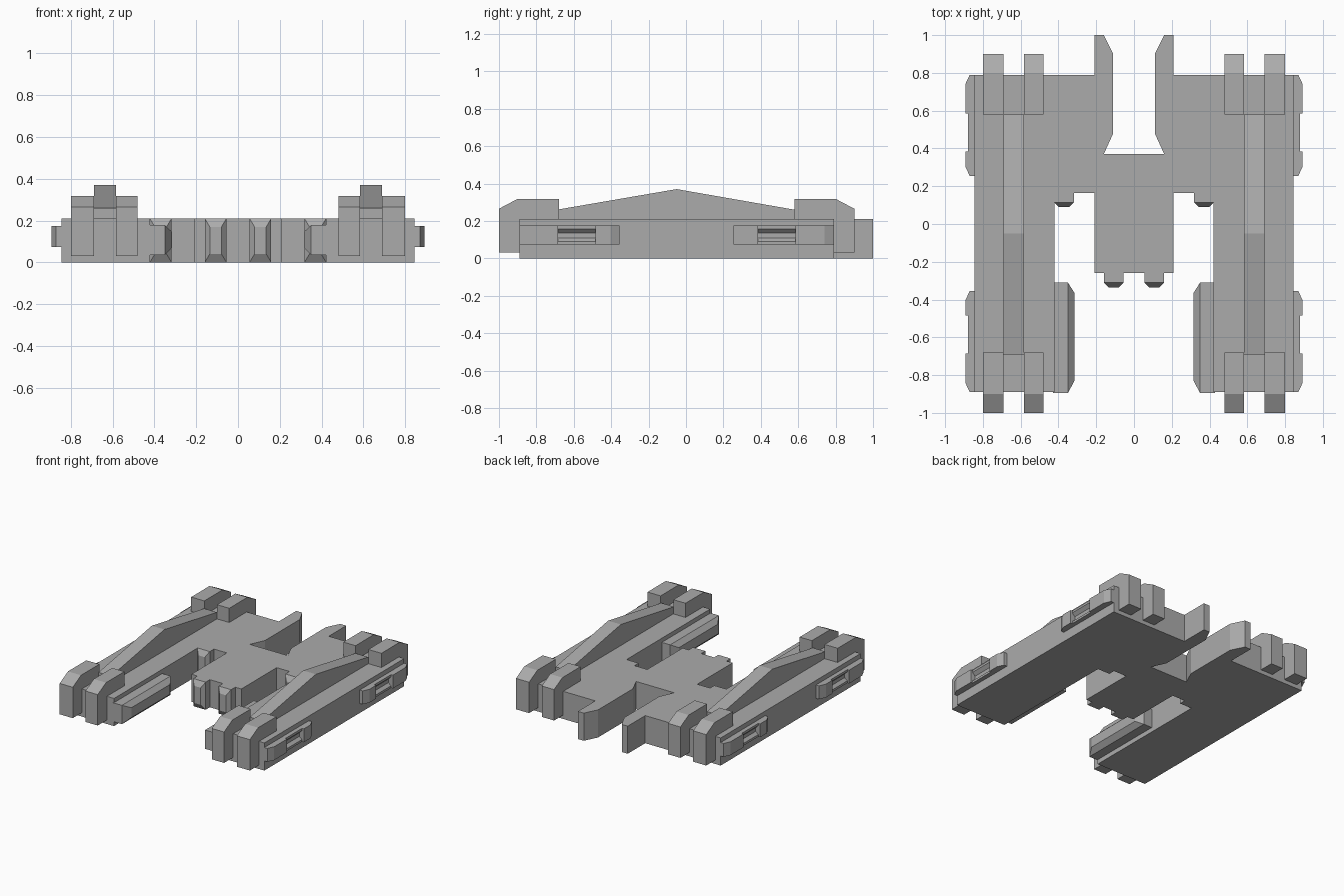
import bpy, bmesh

if "Cube" in bpy.data.objects:
    bpy.data.objects.remove(bpy.data.objects["Cube"])

hull = bpy.data.materials.new("hull_grey")
hull.diffuse_color = (0.41, 0.41, 0.41, 1)
hull.use_nodes = True
hull.node_tree.nodes["Principled BSDF"].inputs["Base Color"].default_value = hull.diffuse_color

H = 0.21      # deck height
MID = -0.05   # y of the symmetry plane of the side pods


def finish(name, bm):
    bmesh.ops.recalc_face_normals(bm, faces=bm.faces)
    me = bpy.data.meshes.new(name)
    bm.to_mesh(me)
    bm.free()
    me.materials.append(hull)
    ob = bpy.data.objects.new(name, me)
    bpy.context.collection.objects.link(ob)
    return ob


def loft(name, a, b):
    """Solid between two matching 3D outlines."""
    bm = bmesh.new()
    va, vb = [bm.verts.new(p) for p in a], [bm.verts.new(p) for p in b]
    bm.faces.new(va)
    bm.faces.new(vb[::-1])
    n = len(va)
    for i in range(n):
        j = (i + 1) % n
        bm.faces.new((va[i], va[j], vb[j], vb[i]))
    return finish(name, bm)


def plan(name, pts, z0, z1):
    return loft(name, [(x, y, z0) for x, y in pts], [(x, y, z1) for x, y in pts])


def side(name, pts, x0, x1):
    return loft(name, [(x0, y, z) for y, z in pts], [(x1, y, z) for y, z in pts])


def box(name, x0, x1, y0, y1, z0, z1):
    return plan(name, [(x0, y0), (x1, y0), (x1, y1), (x0, y1)], z0, z1)


def rect_x(x, y0, y1, z0, z1):
    return [(x, y0, z0), (x, y1, z0), (x, y1, z1), (x, y0, z1)]


def rect_y(y, x0, x1, z0, z1):
    return [(x0, y, z0), (x1, y, z0), (x1, y, z1), (x0, y, z1)]


# Central deck with rear notch, prongs and front nose
half = [(0.21, -0.26), (0.21, 0.165), (0.43, 0.165), (0.43, 0.79), (0.21, 0.79),
        (0.21, 1.0), (0.16, 1.0), (0.11, 0.9), (0.11, 0.48), (0.16, 0.37)]
plan("central_deck", half + [(-x, y) for x, y in half[::-1]], 0, H)

for s, tag in ((1, "right"), (-1, "left")):
    # Long side pod and its peaked spine
    box(f"pod_{tag}", s * 0.42, s * 0.845, -0.89, 0.79, 0, H)
    side(f"spine_{tag}", [(-0.69, 0.19), (-0.69, 0.26), (MID, 0.37), (0.58, 0.26), (0.58, 0.19)],
         s * 0.583, s * 0.69)

    # Tapered tabs on the nose and on the front edge of the deck
    for kind, x, y in (("nose", 0.107, -0.26), ("deck", 0.37, 0.165)):
        x0, x1 = s * x - 0.052, s * x + 0.052
        loft(f"{kind}_tab_{tag}", rect_y(y + 0.01, x0, x1, 0, H), rect_y(y - 0.05, x0, x1, 0, H))
        loft(f"{kind}_tab_tip_{tag}", rect_y(y - 0.05, x0, x1, 0, H),
             rect_y(y - 0.075, x0 + 0.024, x1 - 0.024, 0.04, 0.17))

    # Inner bumper with bevelled face
    base = rect_x(s * 0.35, -0.895, -0.31, 0.035, 0.178)
    loft(f"bumper_{tag}", rect_x(s * 0.43, -0.895, -0.31, 0.035, 0.178), base)
    loft(f"bumper_face_{tag}", base, rect_x(s * 0.315, -0.83, -0.365, 0.07, 0.145))

    for f, end in ((1, "front"), (-1, "rear")):
        def fy(y):
            return y if f == 1 else 2 * MID - y

        # Pair of end clamps
        clamp = [(-1.0, 0.03), (-1.0, 0.265), (-0.9, 0.318), (-0.68, 0.318), (-0.68, 0.03)]
        for i, (x0, x1) in enumerate(((0.48, 0.583), (0.69, 0.80))):
            side(f"clamp_{end}_{tag}_{i}", [(fy(y), z) for y, z in clamp], s * x0, s * x1)

        # Outer side rail: two blocks joined by a grooved bar
        long_block = [(0.83, -0.89), (0.87, -0.89), (0.893, -0.84), (0.893, -0.685), (0.83, -0.685)]
        short_block = [(0.83, -0.485), (0.893, -0.485), (0.893, -0.405), (0.87, -0.355), (0.83, -0.355)]
        for nm, pts in (("long", long_block), ("short", short_block)):
            plan(f"rail_{nm}_block_{end}_{tag}", [(s * x, fy(y)) for x, y in pts], 0.073, 0.175)
        groove = [(0.84, 0.073), (0.878, 0.073), (0.878, 0.09), (0.855, 0.108),
                  (0.855, 0.135), (0.878, 0.158), (0.878, 0.175), (0.84, 0.175)]
        loft(f"rail_bar_{end}_{tag}", [(s * x, fy(-0.69), z) for x, z in groove],
             [(s * x, fy(-0.48), z) for x, z in groove])
